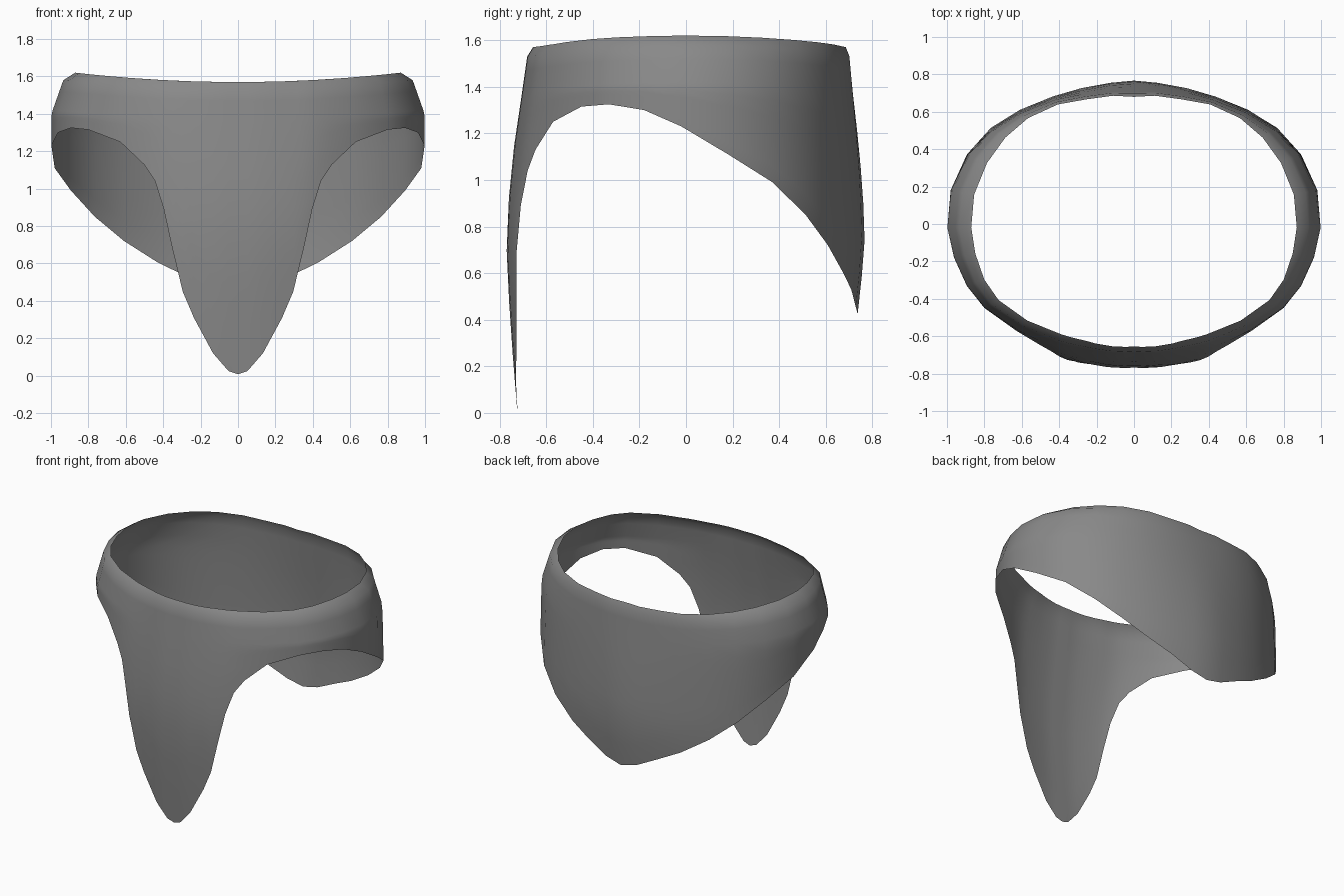
import bpy, bmesh, math

if "Cube" in bpy.data.objects:
    bpy.data.objects.remove(bpy.data.objects["Cube"])

# Half outlines in plan, running from front centre to back centre
RIM = [(0, -.655), (.27, -.62), (.47, -.555), (.67, -.46), (.78, -.34), (.84, -.19), (.87, -.03),
       (.85, .18), (.76, .37), (.63, .52), (.47, .62), (.28, .66), (0, .68)]
BULGE = [(0, -.768), (.22, -.752), (.41, -.71), (.6, -.605), (.79, -.475), (.89, -.35), (.97, -.16),
         (1, 0), (.97, .23), (.87, .41), (.72, .55), (.52, .645), (.32, .715), (.15, .75), (0, .767)]
# Lower edge: front flap, leg opening, back flap
HEM = [(0, -.715, .008), (.05, -.715, .025), (.13, -.71, .12), (.23, -.71, .31), (.29, -.715, .45),
       (.35, -.72, .69), (.40, -.715, .89), (.45, -.69, 1.04), (.51, -.655, 1.13), (.64, -.58, 1.25),
       (.81, -.455, 1.315), (.89, -.33, 1.325), (.965, -.18, 1.30), (.995, -.02, 1.23),
       (.975, .18, 1.11), (.89, .37, .99), (.76, .51, .85), (.60, .60, .72), (.42, .66, .605),
       (.27, .70, .53), (.12, .73, .455), (0, .735, .425)]
# Bulge amount against depth below the rim
SIDE = [(0, 0), (.04, .5), (.22, 1), (2, 1)]
CENTRE = [(0, 0), (.04, .22), (.17, .38), (.45, .75), (.75, 1), (2, 1)]


def lerp(table, v):
    for (a, p), (b, q) in zip(table, table[1:]):
        if v <= b:
            return p + (q - p) * max(0, (v - a) / (b - a))
    return table[-1][1]


def angle(x, y):
    return math.atan2(x, -y)


def polar(points):
    return [(angle(x, y), math.hypot(x, y)) for x, y in points]


RIM_R, BULGE_R = polar(RIM), polar(BULGE)


def column(hx, hy, hz):
    """Points from the rim down to the hem at one angle."""
    a = angle(hx, hy)
    r0, r1 = lerp(RIM_R, a), lerp(BULGE_R, a)
    top = 1.57 + .05 * min(1, (r0 * math.sin(a) / .87) ** 2)
    height = top - hz
    depths = [0, .04, .1, .2] + [.2 + (height - .2) * i / 6 for i in range(1, 7)]
    w = math.sin(a) ** 2
    pts = []
    for d in depths:
        z = top - d
        s = w * lerp(SIDE, d) + (1 - w) * lerp(CENTRE, d)
        r = r0 + (r1 - r0) * s
        # flaps tuck inward towards their tips
        if hy < 0:
            r *= 1 - .06 * max(0, (.7 - z) / .7) ** 1.3
        else:
            r *= 1 - .04 * max(0, (.75 - z) / .33) ** 1.3
        pts.append((r * math.sin(a), -r * math.cos(a), z))
    return pts


# Garment shell: right half columns, then the mirrored left half
half = [column(*p) for p in HEM]
ring = half + [[(-x, y, z) for x, y, z in c] for c in half[-2:0:-1]]
bm = bmesh.new()
cols = [[bm.verts.new(p) for p in c] for c in ring]
for i, c in enumerate(cols):
    n = cols[(i + 1) % len(cols)]
    for j in range(len(c) - 1):
        bm.faces.new((c[j], c[j + 1], n[j + 1], n[j])).smooth = True
mesh = bpy.data.meshes.new("garment_shell")
bm.to_mesh(mesh)
bm.free()
shell = bpy.data.objects.new("garment_shell", mesh)
bpy.context.collection.objects.link(shell)

cloth = bpy.data.materials.new("grey cloth")
cloth.diffuse_color = (.25, .25, .25, 1)
cloth.use_nodes = True
cloth.node_tree.nodes["Principled BSDF"].inputs["Base Color"].default_value = cloth.diffuse_color
mesh.materials.append(cloth)
